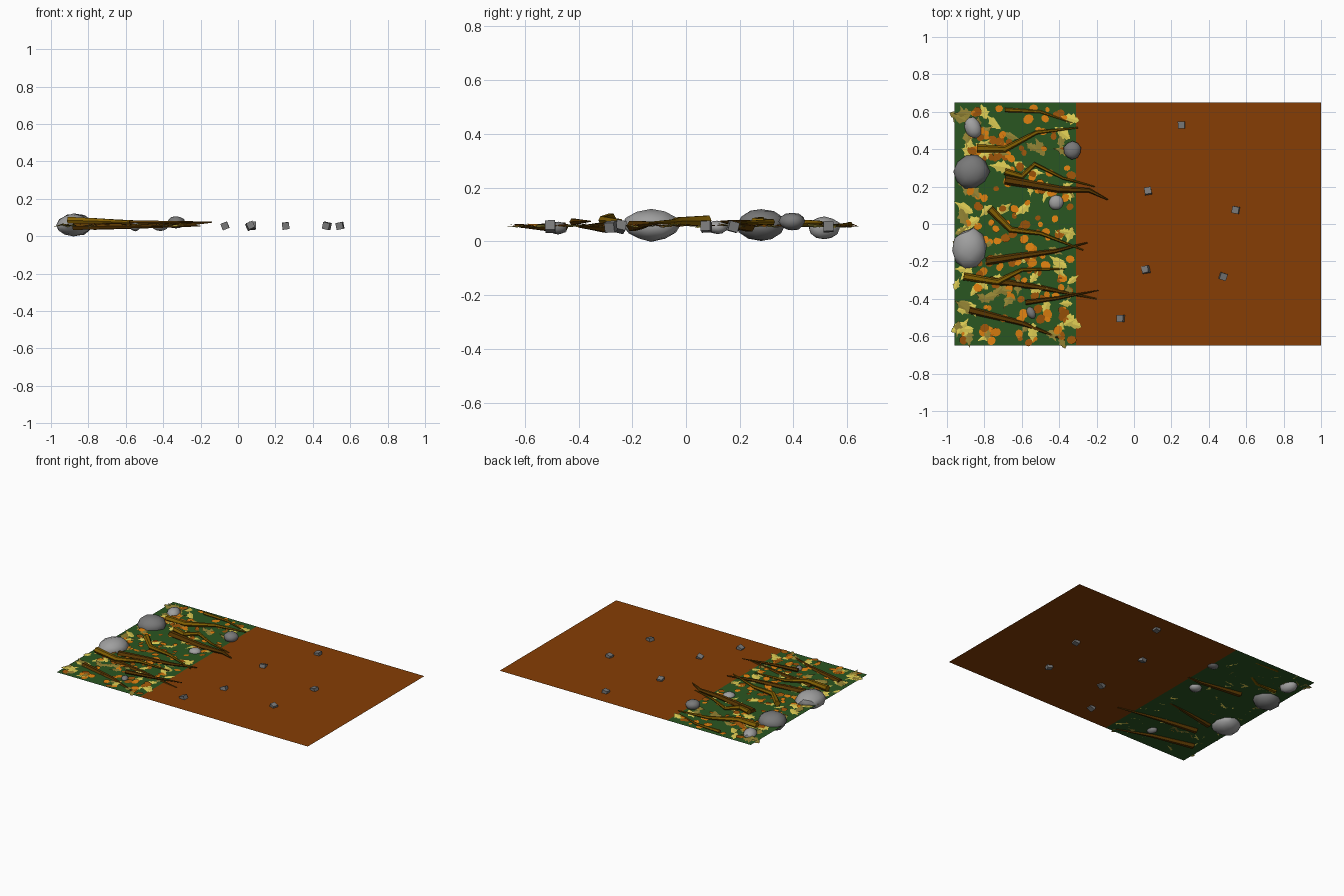
import bpy, bmesh, math, random
from mathutils import Vector, Matrix, Euler

if "Cube" in bpy.data.objects:
    bpy.data.objects.remove(bpy.data.objects["Cube"])

random.seed(7)
G = 0.055  # ground level


def material(name, rgb):
    m = bpy.data.materials.new(name)
    m.diffuse_color = (*[c ** 2.2 for c in rgb], 1)
    m.use_nodes = True
    m.node_tree.nodes["Principled BSDF"].inputs["Base Color"].default_value = m.diffuse_color
    return m


GREEN = material("moss_green", (0.18, 0.34, 0.15))
SOIL = material("soil_brown", (0.52, 0.25, 0.05))
BARK = [material("bark_ochre", (0.52, 0.38, 0.04)), material("bark_dark", (0.36, 0.23, 0.03))]
YELLOW = material("leaf_yellow", (0.87, 0.80, 0.33))
OLIVE = material("leaf_olive", (0.58, 0.52, 0.22))
ORANGE = material("leaf_orange", (0.87, 0.50, 0.09))
RUST = material("leaf_rust", (0.62, 0.34, 0.07))
STONE = [material("stone_light", (0.62, 0.62, 0.62)), material("stone_dark", (0.47, 0.47, 0.47))]


def finish(name, bm, mat, smooth=None):
    me = bpy.data.meshes.new(name)
    bm.to_mesh(me)
    bm.free()
    ob = bpy.data.objects.new(name, me)
    bpy.context.collection.objects.link(ob)
    me.materials.append(mat)
    if smooth:
        bpy.ops.object.select_all(action='DESELECT')
        ob.select_set(True)
        bpy.context.view_layer.objects.active = ob
        bpy.ops.object.shade_smooth_by_angle(angle=math.radians(smooth))
    return ob


# Ground: forest strip and bare soil
def ground(name, x0, x1, mat):
    bm = bmesh.new()
    bm.faces.new([bm.verts.new((x, y, G)) for x, y in
                  ((x0, -0.65), (x1, -0.65), (x1, 0.65), (x0, 0.65))])
    finish(name, bm, mat)


ground("forest_ground", -0.96, -0.31, GREEN)
ground("soil_ground", -0.31, 1.0, SOIL)

# Rocks: centre, half sizes, turn, shade
ROCKS = [
    ((-0.87, 0.28, 0.062), (0.097, 0.093, 0.062), 0.3, 1),
    ((-0.88, -0.13, 0.060), (0.093, 0.106, 0.060), -0.2, 0),
    ((-0.86, 0.515, 0.050), (0.045, 0.062, 0.044), 0.4, 0),
    ((-0.33, 0.395, 0.074), (0.050, 0.048, 0.034), 0.6, 1),
    ((-0.415, 0.115, 0.053), (0.042, 0.040, 0.026), 0.2, 0),
    ((-0.55, -0.475, 0.050), (0.025, 0.036, 0.023), 0.5, 1),
]
for i, (c, s, turn, shade) in enumerate(ROCKS):
    bm = bmesh.new()
    bmesh.ops.create_icosphere(bm, subdivisions=2, radius=1)
    for v in bm.verts:
        v.co *= random.uniform(0.93, 1.05)
    bm.transform(Matrix.LocRotScale(Vector(c), Euler((0, 0, turn)), Vector(s)))
    finish(f"rock_{i + 1}", bm, STONE[shade], 40)

# Pebbles on the soil
PEBBLES = [(-0.07, -0.505), (0.065, -0.245), (0.075, 0.175),
           (0.255, 0.53), (0.475, -0.28), (0.545, 0.075)]
for i, (x, y) in enumerate(PEBBLES):
    bm = bmesh.new()
    bmesh.ops.create_cube(bm, size=0.037)
    rot = Euler([random.uniform(-0.4, 0.4) for _ in range(3)])
    bm.transform(Matrix.LocRotScale(Vector((x, y, G)), rot, None))
    finish(f"pebble_{i + 1}", bm, STONE[1])

# Roots: path in plan, start height, end height, thick radius, bark
ROOTS = [
    ([(-0.69, 0.61), (-0.50, 0.60), (-0.33, 0.54)], 0.062, 0.062, 0.012, 0),
    ([(-0.84, 0.405), (-0.69, 0.40), (-0.52, 0.49), (-0.30, 0.515)], 0.065, 0.07, 0.022, 0),
    ([(-0.69, 0.28), (-0.60, 0.255), (-0.53, 0.32), (-0.38, 0.245), (-0.21, 0.20)], 0.075, 0.07, 0.018, 0),
    ([(-0.69, 0.235), (-0.40, 0.185), (-0.24, 0.18), (-0.14, 0.13)], 0.058, 0.075, 0.024, 1),
    ([(-0.77, 0.08), (-0.66, -0.03), (-0.50, -0.05), (-0.27, -0.14)], 0.078, 0.07, 0.021, 0),
    ([(-0.79, -0.20), (-0.60, -0.17), (-0.42, -0.145), (-0.25, -0.10)], 0.058, 0.068, 0.022, 1),
    ([(-0.91, -0.28), (-0.73, -0.31), (-0.60, -0.245), (-0.37, -0.24)], 0.085, 0.068, 0.021, 0),
    ([(-0.77, -0.30), (-0.50, -0.34), (-0.20, -0.40)], 0.053, 0.055, 0.022, 1),
    ([(-0.58, -0.42), (-0.40, -0.395), (-0.19, -0.355)], 0.073, 0.075, 0.014, 1),
    ([(-0.88, -0.46), (-0.60, -0.53), (-0.37, -0.62)], 0.052, 0.055, 0.022, 1),
]
for i, (path, z0, z1, r, bark) in enumerate(ROOTS):
    cu = bpy.data.curves.new("root_path", 'CURVE')
    cu.dimensions = '3D'
    cu.bevel_depth = 1
    cu.bevel_resolution = 1
    cu.use_fill_caps = True
    sp = cu.splines.new('POLY')
    sp.points.add(len(path) - 1)
    for k, (p, (x, y)) in enumerate(zip(sp.points, path)):
        t = k / (len(path) - 1)
        p.co = (x, y, z0 + (z1 - z0) * t, 1)
        p.radius = r * (1 - 0.85 * t ** 1.3)
    cu.materials.append(BARK[bark])
    ob = bpy.data.objects.new(f"root_{i + 1}", cu)
    bpy.context.collection.objects.link(ob)
    bpy.ops.object.select_all(action='DESELECT')
    ob.select_set(True)
    bpy.context.view_layer.objects.active = ob
    bpy.ops.object.convert(target='MESH')
    bpy.ops.object.shade_smooth_by_angle(angle=math.radians(40))


def placement(x, y, size):
    rot = Euler((random.uniform(-0.15, 0.15), random.uniform(-0.12, 0.12),
                 random.uniform(0, 2 * math.pi)))
    return Matrix.LocRotScale(Vector((x, y, random.uniform(0.057, 0.063))), rot,
                              Vector((size, size, size)))


# Lobed leaf, folded along its rib; half outline as (along, out)
LEAF = [(0.14, 0.14), (0.22, 0.13), (0.36, 0.30), (0.45, 0.18), (0.60, 0.23), (0.70, 0.09)]


def lobed_leaf(bm, m):
    def at(x, y):
        return bm.verts.new(m @ Vector((x - 0.5, y, abs(y) * -0.15)))
    rib = [at(0, 0)] + [at(max(0.02, x - 0.08), 0) for x, _ in LEAF] + [at(1, 0)]
    for side in (1, -1):
        edge = [rib[0]] + [at(x, y * side) for x, y in LEAF] + [rib[-1]]
        for a in range(len(rib) - 1):
            f = [rib[a], rib[a + 1], edge[a + 1], edge[a]][::side]
            bm.faces.new(list(dict.fromkeys(f)))


def round_leaf(bm, m):
    bmesh.ops.create_circle(bm, cap_ends=True, segments=8, radius=1,
                            matrix=m @ Matrix.Diagonal((1, 0.85, 1, 1)))


# Lobed leaves gather at the outer edge, with a few along the soil border
def lobed_spot():
    k = random.random()
    x = (random.uniform(-0.95, -0.80) if k < 0.5 else
         random.uniform(-0.40, -0.32) if k < 0.68 else random.uniform(-0.80, -0.40))
    return x, random.uniform(-0.64, 0.64)


for name, mat, count in (("yellow_leaves", YELLOW, 52), ("olive_leaves", OLIVE, 38)):
    bm = bmesh.new()
    for _ in range(count):
        lobed_leaf(bm, placement(*lobed_spot(), random.uniform(0.07, 0.125)))
    finish(name, bm, mat)

# Small round leaves over the whole strip
for name, mat, count in (("orange_leaves", ORANGE, 90), ("rust_leaves", RUST, 80)):
    bm = bmesh.new()
    for _ in range(count):
        x, y = random.uniform(-0.92, -0.32), random.uniform(-0.64, 0.64)
        round_leaf(bm, placement(x, y, random.uniform(0.014, 0.03)))
    finish(name, bm, mat)
